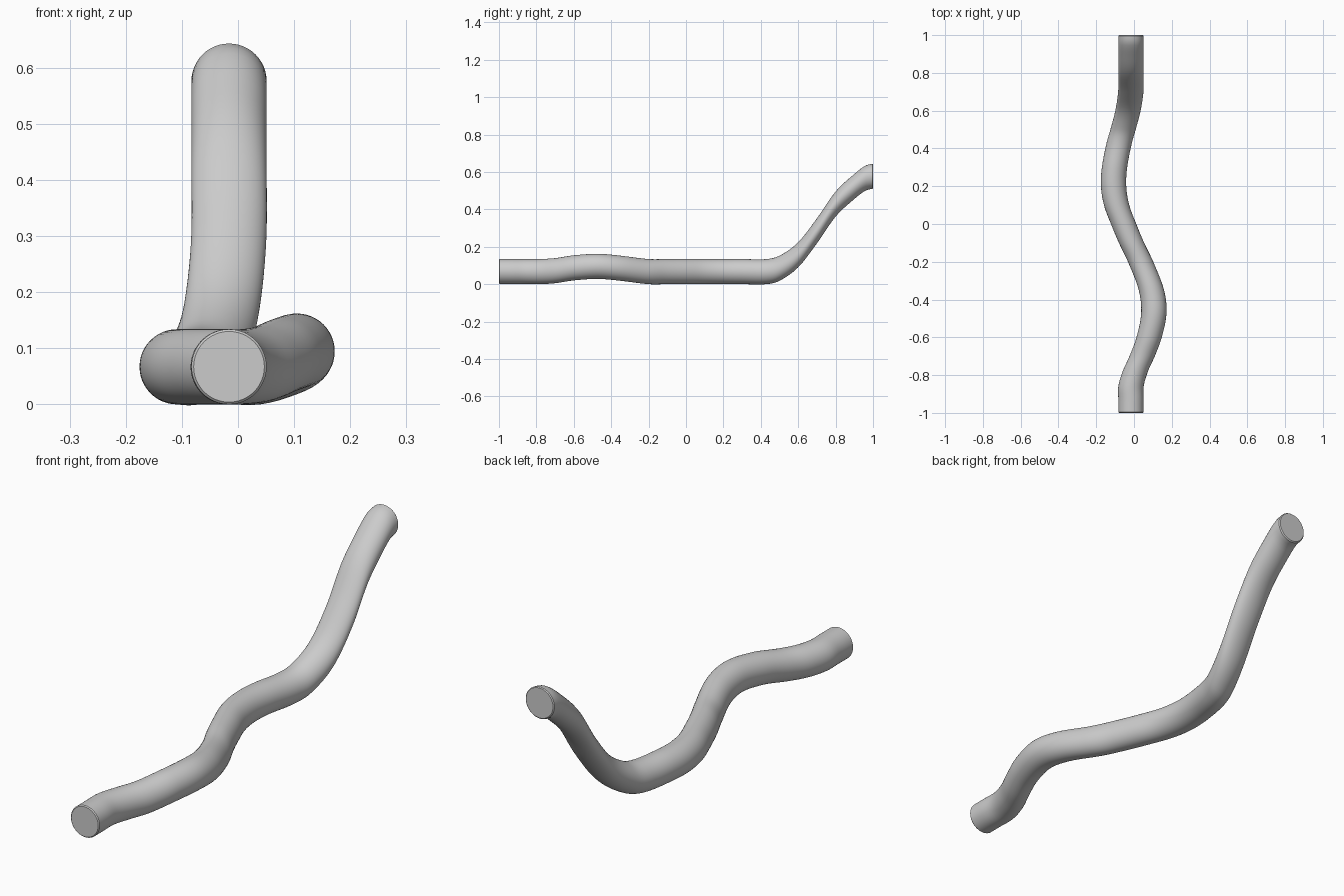
import bpy, bmesh, math

if "Cube" in bpy.data.objects:
    bpy.data.objects.remove(bpy.data.objects["Cube"])

R = 0.067      # tube radius
SIDES = 48
STEPS = 120

# centre line stations: (y, x, z)
path = [(-1.0, -0.016, 0.067), (-0.93, -0.016, 0.067), (-0.86, -0.016, 0.067),
        (-0.78, 0.007, 0.067), (-0.7, 0.043, 0.072), (-0.6, 0.08, 0.087),
        (-0.47, 0.105, 0.095), (-0.35, 0.092, 0.085), (-0.2, 0.035, 0.067),
        (-0.1, -0.013, 0.067), (0.0, -0.055, 0.067), (0.1, -0.092, 0.067),
        (0.2, -0.108, 0.067), (0.3, -0.103, 0.067), (0.43, -0.078, 0.067),
        (0.5, -0.058, 0.085), (0.6, -0.032, 0.157), (0.7, -0.017, 0.285),
        (0.8, -0.016, 0.428), (0.9, -0.016, 0.522), (0.96, -0.016, 0.567),
        (1.0, -0.016, 0.577)]


def slope(i, k):
    a, b = path[max(i - 1, 0)], path[min(i + 1, len(path) - 1)]
    return (b[k] - a[k]) / (b[0] - a[0])


def centre(y):
    """Smooth x, z of the centre line at y."""
    i = max(j for j in range(len(path) - 1) if path[j][0] <= y + 1e-9)
    h = path[i + 1][0] - path[i][0]
    t = (y - path[i][0]) / h
    out = []
    for k in (1, 2):
        p, q = path[i][k], path[i + 1][k]
        out.append((2*t**3 - 3*t**2 + 1) * p + (t**3 - 2*t**2 + t) * h * slope(i, k)
                   + (3*t**2 - 2*t**3) * q + (t**3 - t**2) * h * slope(i + 1, k))
    return out


# upright round rings swept along y, with slightly eased end rims
bm = bmesh.new()
edge = 0.004
stations = [(-1, R - edge)]
stations += [(-1 + edge + (2 - 2 * edge) * i / STEPS, R) for i in range(STEPS + 1)]
stations += [(1, R - edge)]
rings = []
for y, r in stations:
    cx, cz = centre(y)
    rings.append([bm.verts.new((cx + r * math.cos(2 * math.pi * s / SIDES), y,
                                cz + r * math.sin(2 * math.pi * s / SIDES)))
                  for s in range(SIDES)])
for a, b in zip(rings, rings[1:]):
    for s in range(SIDES):
        n = (s + 1) % SIDES
        bm.faces.new((a[s], a[n], b[n], b[s]))
bm.faces.new(rings[0])
bm.faces.new(rings[-1])
bmesh.ops.recalc_face_normals(bm, faces=bm.faces)

mesh = bpy.data.meshes.new("bent_tube")
bm.to_mesh(mesh)
bm.free()
tube = bpy.data.objects.new("bent_tube", mesh)
bpy.context.collection.objects.link(tube)
bpy.context.view_layer.objects.active = tube
tube.select_set(True)
bpy.ops.object.shade_smooth_by_angle(angle=math.radians(30))
